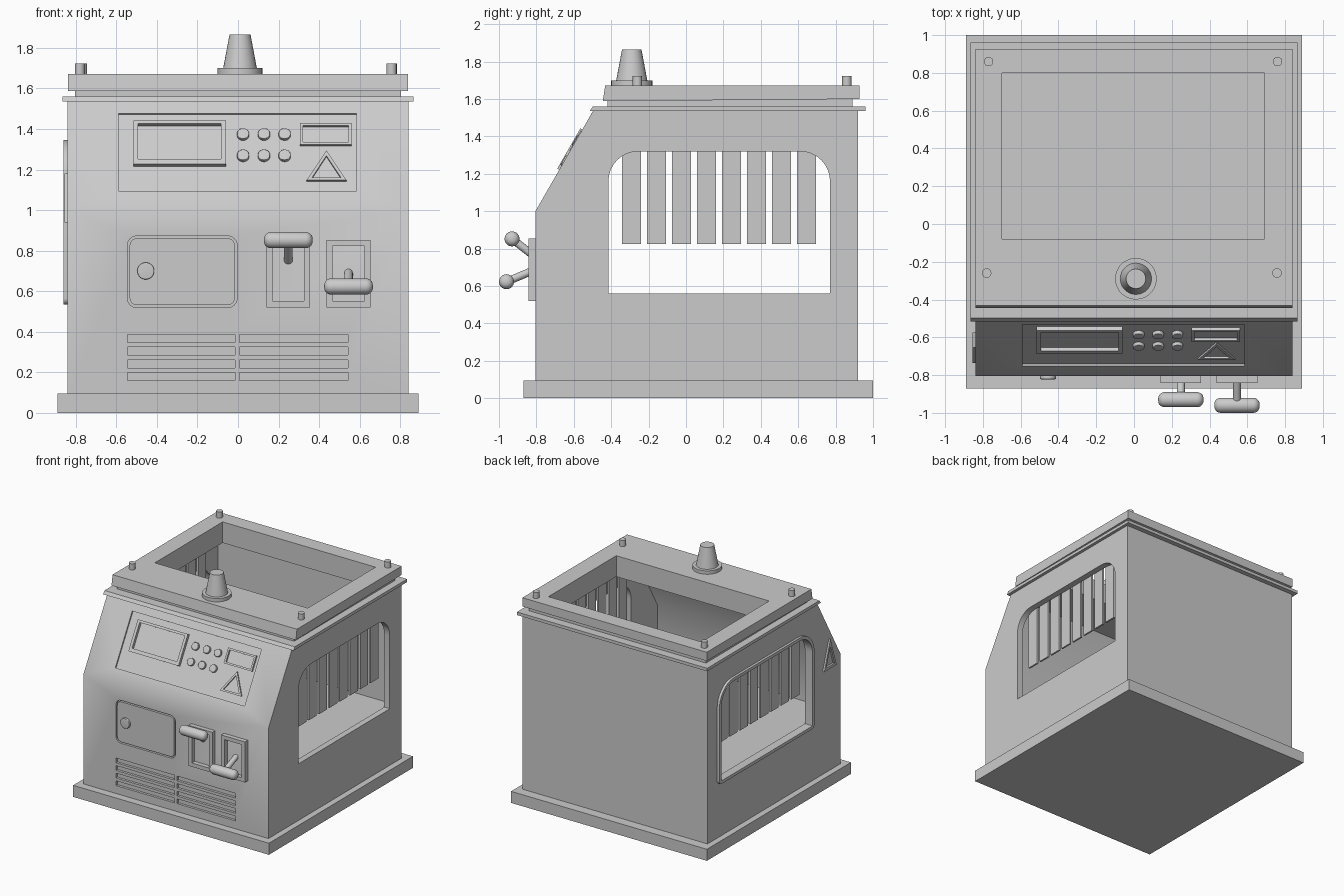
import bpy, bmesh, math
from mathutils import Vector

if "Cube" in bpy.data.objects:
    bpy.data.objects.remove(bpy.data.objects["Cube"], do_unlink=True)

grey = bpy.data.materials.new("warm_grey")
grey.use_nodes = True
grey.diffuse_color = (0.6, 0.6, 0.6, 1)
grey.node_tree.nodes["Principled BSDF"].inputs["Base Color"].default_value = grey.diffuse_color

# Drawing planes: origin, u axis, v axis; depth runs along u x v
FRONT = (Vector((0, -0.805, 0)), Vector((1, 0, 0)), Vector((0, 0, 1)))
SIDE = (Vector((0, 0, 0)), Vector((0, 1, 0)), Vector((0, 0, 1)))
TOP = (Vector((0, 0, 0)), Vector((1, 0, 0)), Vector((0, 1, 0)))
SLOPE = (Vector((0, -0.805, 1)), Vector((1, 0, 0)), Vector((0, 0.31, 0.54)).normalized())
parts = []


def finish(name, bm):
    bmesh.ops.recalc_face_normals(bm, faces=bm.faces)
    mesh = bpy.data.meshes.new(name)
    bm.to_mesh(mesh)
    bm.free()
    mesh.materials.append(grey)
    ob = bpy.data.objects.new(name, mesh)
    bpy.context.collection.objects.link(ob)
    parts.append(ob)
    return ob


def loop(bm, pts, plane, d):
    o, u, v = plane
    return [bm.verts.new(o + u * a + v * b + u.cross(v) * d) for a, b in pts]


def prism(name, pts, plane, d0, d1):
    bm = bmesh.new()
    lo, hi = loop(bm, pts, plane, d0), loop(bm, pts, plane, d1)
    bm.faces.new(lo)
    bm.faces.new(hi)
    for i in range(len(pts)):
        bm.faces.new((lo[i - 1], lo[i], hi[i], hi[i - 1]))
    return finish(name, bm)


def ring(name, outer, inner, plane, d0, d1):
    bm = bmesh.new()
    loops = [loop(bm, p, plane, d) for p, d in
             ((outer, d0), (outer, d1), (inner, d1), (inner, d0))]
    for k in range(4):
        a, b = loops[k - 1], loops[k]
        for i in range(len(a)):
            bm.faces.new((a[i - 1], a[i], b[i], b[i - 1]))
    return finish(name, bm)


def rect(x0, y0, x1, y1, low=0, high=0):
    """Rectangle with optional corner radii for the lower and upper pairs."""
    pts = []
    for cx, cy, r, start in ((x1, y0, low, -90), (x1, y1, high, 0),
                             (x0, y1, high, 90), (x0, y0, low, 180)):
        sx, sy = (-1 if cx == x1 else 1), (-1 if cy == y1 else 1)
        for i in range(9 if r else 1):
            t = math.radians(start + i * 90 / 8)
            pts.append((cx + sx * r + r * math.cos(t), cy + sy * r + r * math.sin(t)))
    return pts


def rod(name, p, q, r1, r2=None, bevel=0, sides=28):
    p, q = Vector(p), Vector(q)
    bm = bmesh.new()
    bmesh.ops.create_cone(bm, cap_ends=True, segments=sides, radius1=r1,
                          radius2=r1 if r2 is None else r2, depth=(q - p).length)
    if bevel:
        rims = [e for e in bm.edges if abs(e.verts[0].co.z - e.verts[1].co.z) < 1e-4]
        bmesh.ops.bevel(bm, geom=rims, offset=bevel, segments=5, profile=0.5,
                        affect='EDGES')
    turn = (q - p).to_track_quat('Z', 'Y').to_matrix().to_4x4()
    turn.translation = (p + q) / 2
    bm.transform(turn)
    return finish(name, bm)


def cut(ob, cutter):
    mod = ob.modifiers.new("cut", 'BOOLEAN')
    mod.operation, mod.solver, mod.object = 'DIFFERENCE', 'EXACT', cutter
    deps = bpy.context.evaluated_depsgraph_get()
    mesh = bpy.data.meshes.new_from_object(ob.evaluated_get(deps))
    ob.modifiers.clear()
    ob.data = mesh
    parts.remove(cutter)
    bpy.data.objects.remove(cutter, do_unlink=True)


def on_slope(x0, z0, x1, z1):
    """Rectangle on the sloped face, given by its heights."""
    return rect(x0, (z0 - 1) / 0.867, x1, (z1 - 1) / 0.867)


# Base and hollow cabinet
prism("base", rect(-0.89, -0.87, 0.89, 1), TOP, 0, 0.095)
body = prism("cabinet", [(-0.805, 0.09), (0.92, 0.09), (0.92, 1.54), (-0.495, 1.54),
                         (-0.805, 1)], SIDE, -0.84, 0.84)
cut(body, prism("c", [(-0.755, 0.55), (0.87, 0.55), (0.87, 1.5), (-0.46, 1.5),
                      (-0.755, 0.986)], SIDE, -0.79, 0.79))
window = rect(-0.415, 0.56, 0.77, 1.32, 0.005, 0.16)
cut(body, prism("c", window, SIDE, -1, 1))

# Roof layers, all sharing one opening
flange = prism("roof_flange", [(-0.515, 1.535), (0.96, 1.535), (0.96, 1.56), (-0.498, 1.56)],
               SIDE, -0.865, 0.865)
neck = prism("lid_neck", rect(-0.805, -0.42, 0.805, 0.89), TOP, 1.55, 1.62)
lid = prism("lid", [(-0.445, 1.588), (0.927, 1.6), (0.927, 1.672), (-0.432, 1.672)],
            SIDE, -0.838, 0.838)
for layer in (body, flange, neck, lid):
    cut(layer, prism("c", rect(-0.7, -0.08, 0.69, 0.8), TOP, 1.45, 1.8))

# Lid pegs and beacon
for x, y in ((-0.77, 0.86), (0.76, 0.86), (-0.78, -0.26), (0.757, -0.26)):
    rod("lid_peg", (x, y, 1.66), (x, y, 1.722), 0.025, sides=16)
rod("beacon_base", (0.01, -0.29, 1.66), (0.01, -0.29, 1.7), 0.11)
rod("beacon", (0.01, -0.29, 1.7), (0.01, -0.29, 1.865), 0.083, 0.052)

# Hanging strips behind both side windows
for side in (-1, 1):
    for i in range(8):
        y = -0.342 + i * 0.1335
        prism("curtain_strip", rect(y, 0.825, y + 0.102, 1.5), SIDE, side * 0.775, side * 0.79)

# Right side window frame and warning triangle
ring("window_frame", rect(-0.44, 0.535, 0.795, 1.345, 0.03, 0.185), window,
     SIDE, -0.86, -0.835)
ring("side_triangle", [(-0.735, 0.94), (-0.575, 0.94), (-0.655, 1.18)],
     [(-0.708, 0.962), (-0.602, 0.962), (-0.655, 1.125)], SIDE, -0.855, -0.835)

# Sunken control panel with screens, buttons and triangle
DEEP = -0.012
cut(body, prism("c", on_slope(-0.59, 1.095, 0.585, 1.477), SLOPE, DEEP, 0.1))
ring("main_screen_frame", on_slope(-0.515, 1.222, -0.06, 1.437),
     on_slope(-0.492, 1.247, -0.083, 1.42), SLOPE, DEEP - 0.005, 0.012)
ring("small_screen_frame", on_slope(0.305, 1.322, 0.56, 1.428),
     on_slope(0.32, 1.335, 0.545, 1.415), SLOPE, DEEP - 0.005, 0.004)
ring("panel_triangle", [(0.338, 0.17), (0.535, 0.17), (0.436, 0.34)],
     [(0.365, 0.185), (0.508, 0.185), (0.436, 0.31)], SLOPE, DEEP - 0.005, 0)
o, u, v = SLOPE
for x in (0.025, 0.128, 0.23):
    for z in (1.27, 1.375):
        c = o + u * x + v * ((z - 1) / 0.867)
        n = u.cross(v)
        rod("panel_button", c + n * (DEEP - 0.005), c + n * 0.008, 0.03, bevel=0.004)

# Access door sunk into a groove, with knob
cut(body, prism("c", rect(-0.545, 0.52, -0.005, 0.872, 0.045, 0.045), FRONT, -0.02, 0.1))
prism("access_door", rect(-0.534, 0.531, -0.016, 0.861, 0.036, 0.036), FRONT, -0.03, 0)
rod("door_knob", (-0.455, -0.8, 0.7), (-0.455, -0.822, 0.7), 0.042, bevel=0.005)

# Vent slots
for x0, x1 in ((-0.545, -0.015), (0.008, 0.542)):
    for i in range(4):
        z = 0.16 + i * 0.0625
        cut(body, prism("c", rect(x0, z, x1, z + 0.039), FRONT, -0.02, 0.1))

# Two levers with plates
for x, foot, y, z in ((0.248, 0.75, -0.93, 0.852), (0.545, 0.69, -0.96, 0.623)):
    ring("lever_plate", rect(x - 0.108, 0.52, x + 0.108, 0.853),
         rect(x - 0.078, 0.551, x + 0.078, 0.822), FRONT, -0.01, 0.037)
    rod("lever_stick", (x, -0.8, foot), (x, y, z), 0.021, sides=20)
    rod("lever_handle", (x - 0.12, y, z), (x + 0.12, y, z), 0.04, bevel=0.034)

# Smooth round parts, keep edges crisp
bpy.ops.object.select_all(action='DESELECT')
for ob in parts:
    ob.select_set(True)
bpy.context.view_layer.objects.active = body
bpy.ops.object.shade_smooth_by_angle(angle=math.radians(30))
